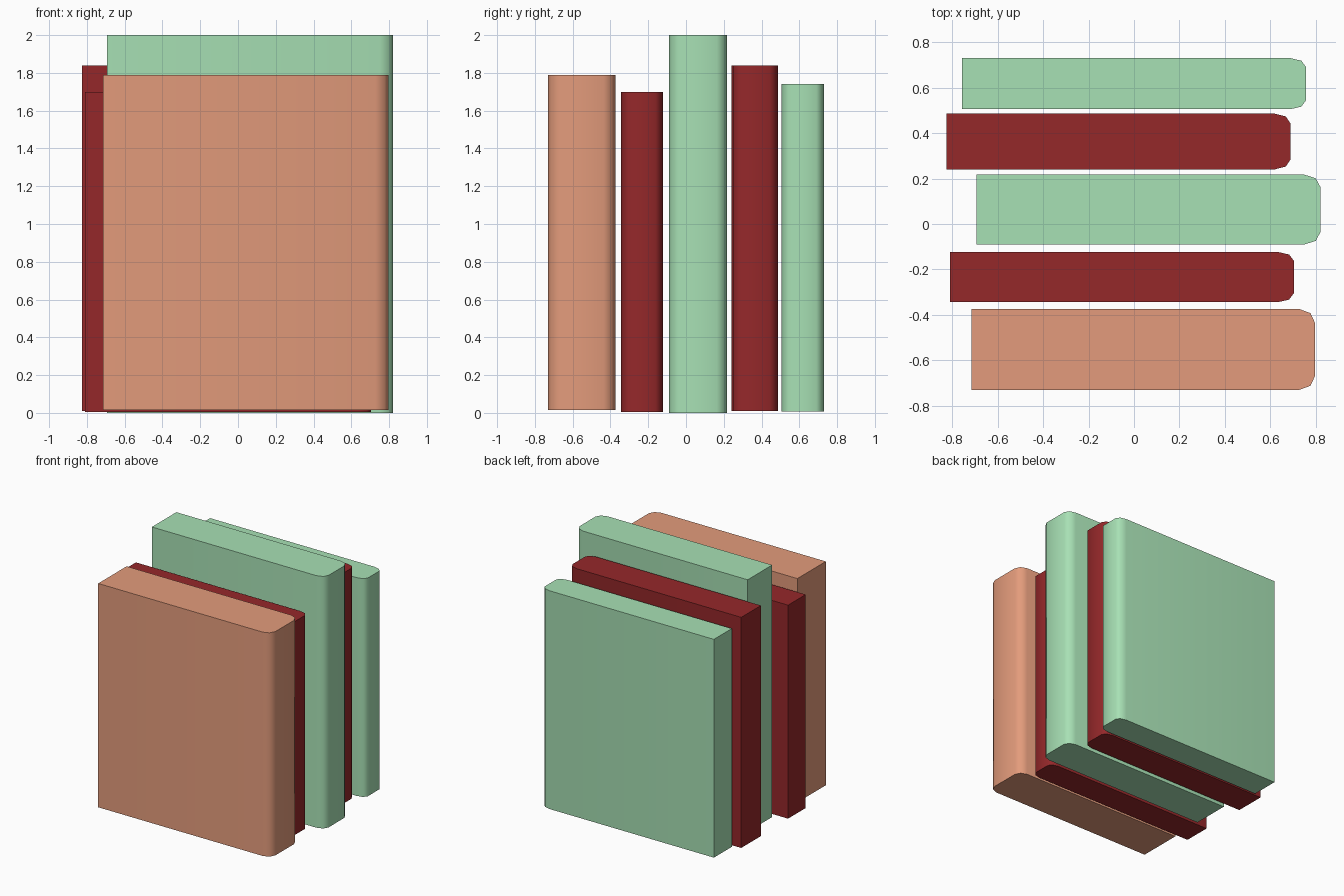
import bpy, bmesh, math

if "Cube" in bpy.data.objects:
    bpy.data.objects.remove(bpy.data.objects["Cube"])

LENGTH = 1.513   # spine-to-fore-edge size shared by all books
ROUND = 0.07     # depth of the rounded spine corners

def material(name, rgb):
    m = bpy.data.materials.new(name)
    m.diffuse_color = (*rgb, 1)
    m.use_nodes = True
    m.node_tree.nodes["Principled BSDF"].inputs["Base Color"].default_value = m.diffuse_color
    return m

tan = material("tan_cover", (0.77, 0.33, 0.20))
red = material("red_cover", (0.30, 0.021, 0.023))
green = material("green_cover", (0.39, 0.75, 0.46))

def book(name, x_spine, y0, y1, z0, z1, mat):
    # outline seen from above: square fore-edge, rounded spine at +x
    yc, t = (y0 + y1) / 2, y1 - y0
    ry = 0.175 * t
    arc = []
    for i in range(3):
        a = math.radians(45 * i)
        arc.append((x_spine - ROUND + ROUND * math.cos(a),
                    t / 2 - ry + ry * math.sin(a)))
    half = arc + [(x_spine - LENGTH, t / 2)]
    outline = half + [(x, -y) for x, y in reversed(half)]
    bm = bmesh.new()
    face = bm.faces.new([bm.verts.new((x, yc + y, z0)) for x, y in outline])
    ext = bmesh.ops.extrude_face_region(bm, geom=[face], use_keep_orig=True)
    top = [v for v in ext["geom"] if isinstance(v, bmesh.types.BMVert)]
    bmesh.ops.translate(bm, verts=top, vec=(0, 0, z1 - z0))
    bmesh.ops.recalc_face_normals(bm, faces=bm.faces)
    mesh = bpy.data.meshes.new(name)
    bm.to_mesh(mesh)
    bm.free()
    mesh.materials.append(mat)
    ob = bpy.data.objects.new(name, mesh)
    bpy.context.collection.objects.link(ob)
    bpy.ops.object.select_all(action='DESELECT')
    ob.select_set(True)
    bpy.context.view_layer.objects.active = ob
    bpy.ops.object.shade_smooth_by_angle(angle=math.radians(60))

# row of books, front to back
book("tan_book", 0.797, -0.73, -0.374, 0.014, 1.79, tan)
book("thin_red_book", 0.703, -0.344, -0.123, 0.006, 1.70, red)
book("tall_green_book", 0.82, -0.09, 0.217, 0.0, 2.0, green)
book("red_book", 0.688, 0.24, 0.486, 0.01, 1.84, red)
book("thin_green_book", 0.757, 0.505, 0.73, 0.008, 1.74, green)
